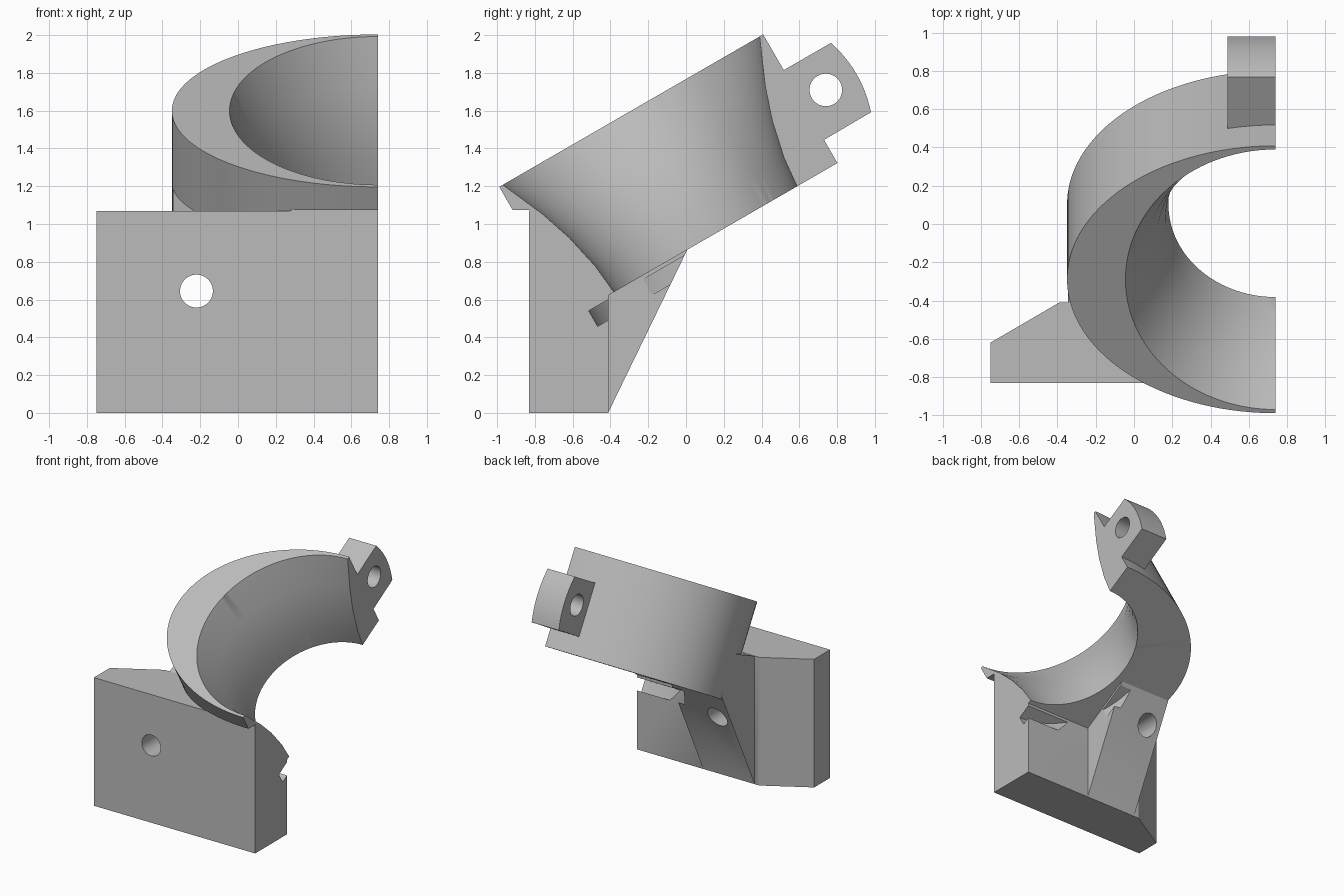
import bpy, bmesh, math
from mathutils import Matrix, Vector

if "Cube" in bpy.data.objects:
    bpy.data.objects.remove(bpy.data.objects["Cube"], do_unlink=True)

grey = bpy.data.materials.new("plain grey")
grey.use_nodes = True
grey.diffuse_color = (0.5, 0.5, 0.5, 1)
grey.node_tree.nodes["Principled BSDF"].inputs["Base Color"].default_value = (0.5, 0.5, 0.5, 1)

CUT_X = 0.74          # flat plane where the half ring ends
SEGMENTS = 128
# Tilted ring frame: local y runs up the slope, local z is the ring axis
TILT = Matrix.Translation((CUT_X, -0.29, 1.6)) @ Matrix.Rotation(math.radians(30), 4, 'X')


def finish(name, bm, matrix=Matrix()):
    bmesh.ops.recalc_face_normals(bm, faces=bm.faces)
    mesh = bpy.data.meshes.new(name)
    bm.to_mesh(mesh)
    bm.free()
    mesh.transform(matrix)
    mesh.materials.append(grey)
    obj = bpy.data.objects.new(name, mesh)
    bpy.context.collection.objects.link(obj)
    return obj


def prism(name, points, axis, start, end, matrix=Matrix()):
    """Extrude a 2D outline along x (outline is y,z) or z (outline is x,y)."""
    bm = bmesh.new()
    place = (lambda p: (start, p[0], p[1])) if axis == 'X' else (lambda p: (p[0], p[1], start))
    face = bm.faces.new([bm.verts.new(place(p)) for p in points])
    step = Vector((end - start, 0, 0)) if axis == 'X' else Vector((0, 0, end - start))
    moved = bmesh.ops.extrude_face_region(bm, geom=[face])
    bmesh.ops.translate(bm, vec=step, verts=[v for v in moved['geom'] if isinstance(v, bmesh.types.BMVert)])
    return finish(name, bm, matrix)


def lathe(name, profile, stretch=1.0, matrix=Matrix()):
    """Closed solid from (radius, height) pairs, stretched along x."""
    bm = bmesh.new()
    rings = []
    for radius, height in profile:
        ring = []
        for i in range(SEGMENTS):
            a = math.tau * (i + 0.5) / SEGMENTS
            ring.append(bm.verts.new((radius * stretch * math.cos(a), radius * math.sin(a), height)))
        rings.append(ring)
    for low, high in zip(rings, rings[1:]):
        for i in range(SEGMENTS):
            j = (i + 1) % SEGMENTS
            bm.faces.new((low[i], low[j], high[j], high[i]))
    bm.faces.new(rings[0])
    bm.faces.new(rings[-1])
    return finish(name, bm, matrix)


def box(name, low, high):
    (x0, y0, z0), (x1, y1, z1) = low, high
    return prism(name, [(x0, y0), (x1, y0), (x1, y1), (x0, y1)], 'Z', z0, z1)


def combine(target, tool, operation):
    mod = target.modifiers.new(operation, 'BOOLEAN')
    mod.operation = operation
    mod.solver = 'EXACT'
    mod.object = tool
    bpy.context.view_layer.objects.active = target
    bpy.ops.object.modifier_apply(modifier=mod.name)
    bpy.data.objects.remove(tool, do_unlink=True)


# Oval outer wall of the tilted ring, trimmed where it would pass the block front
ring = lathe("ring_bracket", [(0.807, -0.786), (0.807, 0)], 1.09 / 0.807, TILT)
combine(ring, box("front_trim", (-2, -2, -1), (2, -0.829, 1.075)), 'DIFFERENCE')

# Base block with one back corner chamfered
block = prism("base_block", [(-0.75, -0.83), (0.9, -0.83), (0.9, -0.41), (-0.39, -0.41), (-0.75, -0.62)],
              'Z', 0, 1.07)
combine(ring, block, 'UNION')

# Sloping gusset between block and ring
gusset = prism("gusset", [(-0.412, 0.001), (0.02, 0.89), (-0.07, 1.22), (-0.415, 1.066), (-0.6, 0.6)],
               'X', -0.345, 0.13)
combine(ring, gusset, 'UNION')

# Clamp ear with a gently bowed end
bow = [(1.095 + 0.035 * (1 - t * t), -0.43 + 0.212 * t) for t in [k / 6 for k in range(-6, 7)]]
ear = prism("clamp_ear", [(0.7, -0.218), (0.7, -0.645)] + bow, 'X', 0.49 - CUT_X, 0.16, TILT)
combine(ring, ear, 'UNION')

# Flared bore
bore = lathe("bore", [(0.56, -0.84), (0.56, -0.786), (0.576, -0.62), (0.62, -0.42),
                      (0.68, -0.24), (0.785, 0), (0.785, 0.2)], 1, TILT)
combine(ring, bore, 'DIFFERENCE')

# Shallow round recess under the ring
combine(ring, lathe("recess", [(0.725, -0.9), (0.725, -0.805)], 1, TILT), 'DIFFERENCE')

# Screw holes through the block and the ear
block_hole = lathe("block_hole", [(0.087, -1.5), (0.087, 1.5)], 1,
                   Matrix.Translation((-0.22, 0, 0.645)) @ Matrix.Rotation(math.pi / 2, 4, 'X'))
combine(ring, block_hole, 'DIFFERENCE')
ear_hole = lathe("ear_hole", [(0.086, -0.5), (0.086, 0.5)], 1,
                 TILT @ Matrix.Translation((0, 0.947, -0.42)) @ Matrix.Rotation(math.pi / 2, 4, 'Y'))
combine(ring, ear_hole, 'DIFFERENCE')

# Flat end plane
combine(ring, box("end_trim", (CUT_X, -3, -1), (3, 3, 4)), 'DIFFERENCE')

bpy.ops.object.select_all(action='DESELECT')
ring.select_set(True)
bpy.context.view_layer.objects.active = ring
bpy.ops.object.shade_smooth_by_angle(angle=math.radians(30))
